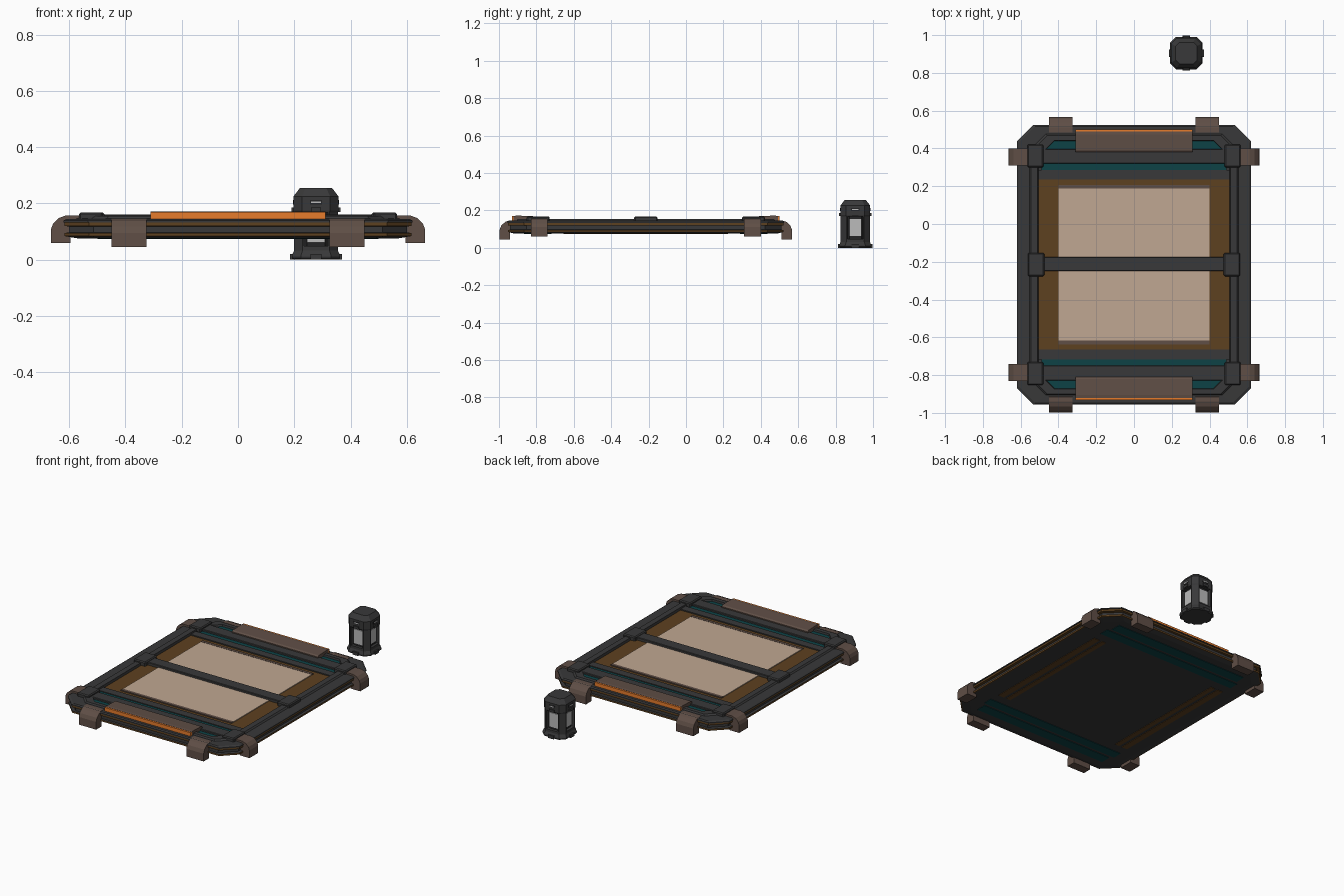
import bpy, bmesh, math
from mathutils import Vector

if "Cube" in bpy.data.objects:
    bpy.data.objects.remove(bpy.data.objects["Cube"])

def mat(name, r, g, b):
    m = bpy.data.materials.new(name)
    m.diffuse_color = (r, g, b, 1)
    m.use_nodes = True
    m.node_tree.nodes["Principled BSDF"].inputs["Base Color"].default_value = m.diffuse_color
    return m

DARK = mat("dark_grey", 0.040, 0.040, 0.041)
BROWN = mat("dull_brown_grip", 0.115, 0.077, 0.061)
WOOD = mat("ochre_brown", 0.110, 0.052, 0.014)
TEAL = mat("deep_teal", 0.004, 0.055, 0.062)
BEIGE = mat("pale_beige", 0.53, 0.39, 0.287)
ORANGE = mat("bright_orange", 0.80, 0.20, 0.025)
GLASS = mat("light_grey", 0.50, 0.50, 0.50)
BLACK = mat("near_black", 0.018, 0.018, 0.019)

CY = -0.215  # panel centre in y

def finish(name, bm, mats):
    bmesh.ops.recalc_face_normals(bm, faces=bm.faces)
    me = bpy.data.meshes.new(name)
    bm.to_mesh(me)
    bm.free()
    for m in mats:
        me.materials.append(m)
    ob = bpy.data.objects.new(name, me)
    bpy.context.collection.objects.link(ob)
    return ob

def box(name, x, y, z, m, bevel=0):
    """Box from (min, max) pairs, optionally chamfered."""
    bm = bmesh.new()
    bmesh.ops.create_cube(bm, size=1)
    for v in bm.verts:
        for i, (a, b) in enumerate((x, y, z)):
            v.co[i] = (a + b) / 2 + v.co[i] * (b - a)
    if bevel:
        bmesh.ops.bevel(bm, geom=bm.edges[:], offset=bevel, segments=1, affect='EDGES')
    return finish(name, bm, [m])

def loft(name, cx, cy, rings, mats):
    """Stack of chamfered rectangles: (half_x, half_y, chamfer, z, material index of band below)."""
    bm = bmesh.new()
    prev = None
    for hx, hy, c, z, mi in rings:
        pts = [(hx, hy - c), (hx - c, hy), (c - hx, hy), (-hx, hy - c),
               (-hx, c - hy), (c - hx, -hy), (hx - c, -hy), (hx, c - hy)]
        cur = [bm.verts.new((cx + a, cy + b, z)) for a, b in pts]
        if prev:
            for i in range(8):
                j = (i + 1) % 8
                bm.faces.new((prev[i], prev[j], cur[j], cur[i])).material_index = mi
        else:
            bm.faces.new(cur[::-1])
        prev = cur
    bm.faces.new(prev)
    return finish(name, bm, mats)

def extrude(name, profile, place, w0, w1, m):
    """Extrude a (u, z) profile between w0 and w1; place maps (u, w, z) to a point."""
    bm = bmesh.new()
    a = [bm.verts.new(place(u, w0, z)) for u, z in profile]
    b = [bm.verts.new(place(u, w1, z)) for u, z in profile]
    bm.faces.new(a)
    bm.faces.new(b[::-1])
    n = len(profile)
    for i in range(n):
        bm.faces.new((a[i], a[(i + 1) % n], b[(i + 1) % n], b[i]))
    return finish(name, bm, [m])

# Layered octagonal frame with a recessed floor
steps = [(0.05, 0.076, 0), (0.010, 0.083, 0), (0.004, 0.084, 1), (0.004, 0.095, 1),
         (0.020, 0.097, 0), (0.020, 0.118, 0), (0.004, 0.120, 1), (0.004, 0.132, 1),
         (0.0, 0.133, 0), (0.0, 0.139, 0), (0.010, 0.145, 0), (0.066, 0.146, 0),
         (0.074, 0.155, 0), (0.110, 0.155, 0), (0.115, 0.132, 0)]
loft("frame", 0, CY, [(0.62 - d, 0.74 - 0.75 * d, 0.087, z, k) for d, z, k in steps],
     [DARK, WOOD])

# Inner panel, pale sheets and middle bar
box("inner_panel", (-0.505, 0.505), (-0.665, 0.235), (0.125, 0.141), WOOD)
for y0, y1 in ((-0.635, -0.215), (-0.215, 0.205)):
    box("pale_sheet", (-0.40, 0.40), (y0, y1), (0.135, 0.146), BEIGE)
box("middle_bar", (-0.51, 0.51), (-0.25, -0.175), (0.13, 0.160), DARK, 0.003)

for s in (-1, 1):
    def ys(a, b):
        return tuple(sorted((CY + s * a, CY + s * b)))
    # End bars and teal straps
    box("sheet_edge", (-0.40, 0.40), ys(0.402, 0.422), (0.135, 0.1475), BROWN)
    box("inner_bar", (-0.505, 0.505), ys(0.450, 0.502), (0.125, 0.148), DARK)
    box("teal_strap", (-0.49, 0.49), ys(0.500, 0.655), (0.125, 0.143), TEAL)
    box("outer_bar", (-0.51, 0.51), ys(0.535, 0.613), (0.13, 0.155), DARK, 0.003)
    # Underside straps
    box("under_strap_a", (-0.50, 0.50), ys(0.505, 0.565), (0.073, 0.08), TEAL)
    box("under_strap_b", (-0.48, 0.48), ys(0.585, 0.650), (0.073, 0.08), TEAL)
    for x0, x1 in ((0.405, 0.435), (0.455, 0.495)):
        box("under_rib", tuple(sorted((s * x0, s * x1))), (-0.655, 0.225), (0.073, 0.08), WOOD)
    # Long grip plate with orange edge
    extrude("grip_plate", [(0.595, 0.145), (0.595, 0.162), (0.605, 0.169), (0.69, 0.172),
                           (0.706, 0.170), (0.706, 0.145)],
            lambda u, w, z: (w, CY + s * u, z), -0.31, 0.31, BROWN)
    box("orange_edge", (-0.31, 0.31), ys(0.704, 0.716), (0.143, 0.169), ORANGE)
    # Clamp blocks on the side rails
    for t in (-1, 1):
        box("corner_block", tuple(sorted((t * 0.48, t * 0.565))), ys(0.515, 0.637),
            (0.135, 0.168), DARK, 0.006)
        # Rounded corner bumpers
        side = [(0.555, 0.150), (0.565, 0.157), (0.612, 0.157), (0.638, 0.148), (0.656, 0.130),
                (0.664, 0.110), (0.664, 0.060), (0.595, 0.060), (0.595, 0.130)]
        extrude("side_bumper", side, lambda u, w, z: (t * u, CY + s * w, z), 0.525, 0.615, BROWN)
        end = [(0.69, 0.140), (0.70, 0.147), (0.725, 0.147), (0.752, 0.138), (0.773, 0.118),
               (0.782, 0.095), (0.782, 0.045), (0.725, 0.045), (0.725, 0.120)]
        extrude("end_bumper", end, lambda u, w, z: (t * w, CY + s * u, z), 0.325, 0.450, BROWN)
    box("middle_block", tuple(sorted((s * 0.475, s * 0.562))), (-0.277, -0.153),
        (0.135, 0.168), DARK, 0.006)

# Lantern beside the panel
LX, LY = 0.277, 0.905

def oct_rings(*rs):
    return [(h, h, c, z, 0) for h, c, z in rs]

loft("lantern_base", LX, LY, oct_rings((0.080, 0.03, 0), (0.086, 0.032, 0.006), (0.086, 0.032, 0.014),
     (0.078, 0.030, 0.032), (0.078, 0.030, 0.048)), [DARK])
loft("lantern_core", LX, LY, oct_rings((0.060, 0.028, 0.045), (0.060, 0.028, 0.175)), [BLACK])
loft("lantern_cap", LX, LY, oct_rings((0.078, 0.030, 0.168), (0.080, 0.030, 0.175),
     (0.080, 0.030, 0.225), (0.057, 0.020, 0.255)), [DARK])

# Four corner posts of the lantern
for sx in (-1, 1):
    for sy in (-1, 1):
        bm = bmesh.new()
        pts = [(0.078, 0.042), (0.078, 0.048), (0.048, 0.078), (0.042, 0.078), (0.042, 0.042)]
        lo = [bm.verts.new((LX + sx * a, LY + sy * b, 0.04)) for a, b in pts]
        f = bm.faces.new(lo)
        ext = bmesh.ops.extrude_face_region(bm, geom=[f])["geom"]
        for v in ext:
            if isinstance(v, bmesh.types.BMVert):
                v.co.z = 0.172
        finish("lantern_post", bm, [DARK])

# Details repeated on the four lantern sides
def around(name, k, out, half, z, m):
    ca, sa = round(math.cos(k * math.pi / 2)), round(math.sin(k * math.pi / 2))
    p = [(LX + ca * o - sa * w, LY + sa * o + ca * w) for o in out for w in (-half, half)]
    xs, yy = [a for a, _ in p], [b for _, b in p]
    box(name, (min(xs), max(xs)), (min(yy), max(yy)), z, m)

for k in range(4):
    around("lantern_window", k, (0.058, 0.066), 0.032, (0.062, 0.155), GLASS)
    around("lantern_vent", k, (0.075, 0.0815), 0.022, (0.196, 0.212), BLACK)
    around("vent_light", k, (0.076, 0.0822), 0.017, (0.201, 0.207), GLASS)
    around("lantern_foot", k, (0.070, 0.093), 0.020, (0.0, 0.020), DARK)
    around("lantern_latch", k, (0.070, 0.087), 0.018, (0.170, 0.186), DARK)
